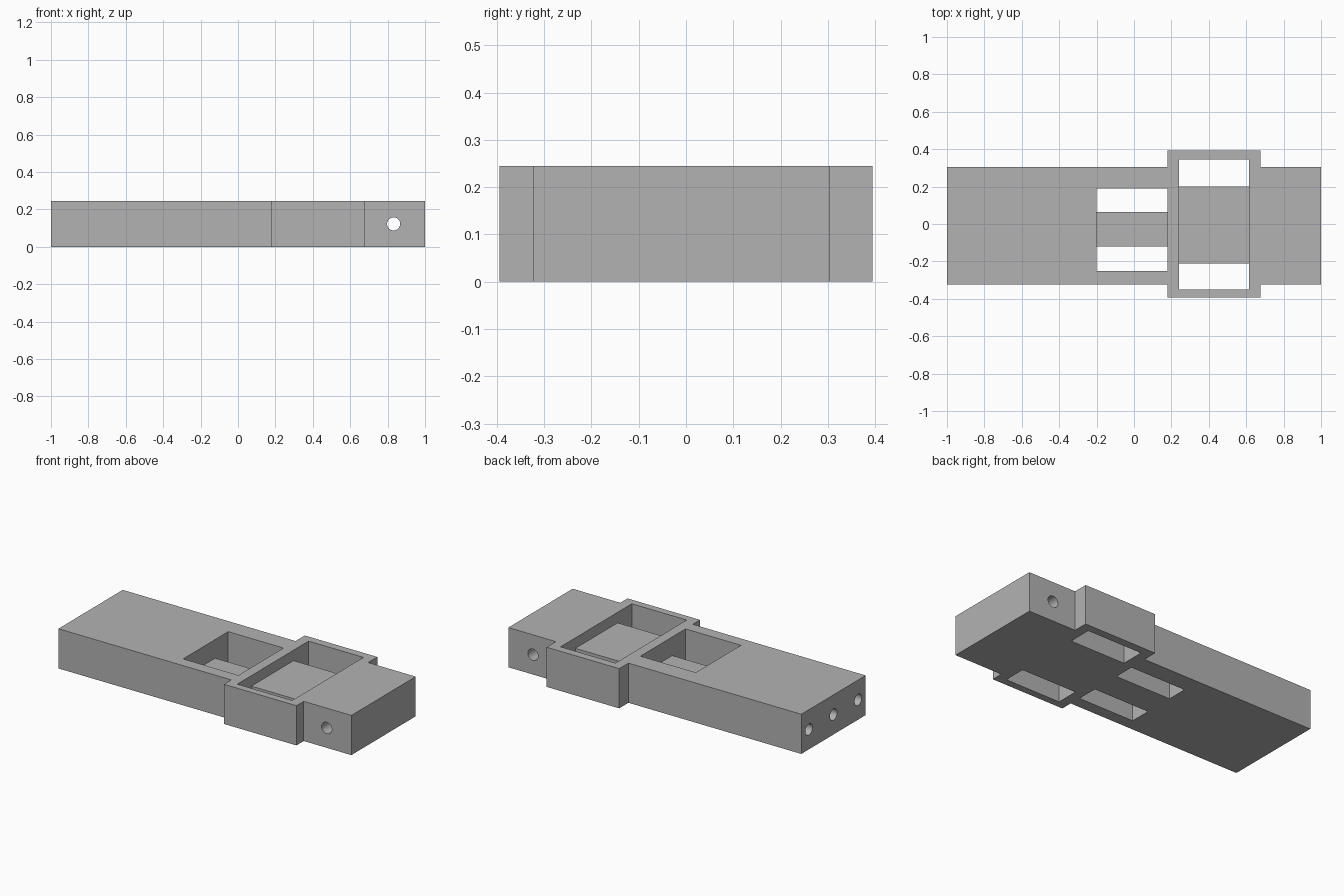
import bpy
import bmesh
from math import radians
from mathutils import Matrix, Vector

if "Cube" in bpy.data.objects:
    bpy.data.objects.remove(bpy.data.objects["Cube"])

HEIGHT = 0.245
MID = HEIGHT / 2

grey = bpy.data.materials.new("plain grey")
grey.use_nodes = True
colour = (0.45, 0.45, 0.45, 1)
grey.diffuse_color = colour
grey.node_tree.nodes["Principled BSDF"].inputs["Base Color"].default_value = colour


def add_object(name, bm):
    bmesh.ops.recalc_face_normals(bm, faces=bm.faces)
    mesh = bpy.data.meshes.new(name)
    bm.to_mesh(mesh)
    bm.free()
    mesh.materials.append(grey)
    obj = bpy.data.objects.new(name, mesh)
    bpy.context.collection.objects.link(obj)
    return obj


def prism(name, outline, depth):
    """Extrude a closed outline along a vector."""
    bm = bmesh.new()
    face = bm.faces.new([bm.verts.new(p) for p in outline])
    moved = bmesh.ops.extrude_face_region(bm, geom=[face], use_keep_orig=True)["geom"]
    verts = [g for g in moved if isinstance(g, bmesh.types.BMVert)]
    bmesh.ops.translate(bm, verts=verts, vec=Vector(depth))
    return add_object(name, bm)


def drill(name, centre, axis, length):
    bm = bmesh.new()
    turn = Matrix.Rotation(radians(90), 4, axis)
    bmesh.ops.create_cone(bm, cap_ends=True, segments=32, radius1=0.035, radius2=0.035,
                          depth=length, matrix=Matrix.Translation(centre) @ turn)
    return add_object(name, bm)


def pocket(name, x0, x1, outer, inner, floor):
    """Open pocket with a raised floor between two through slots."""
    (a, d), (b, c) = outer, inner
    section = [(a, 0.4), (a, -0.1), (b, -0.1), (b, floor),
               (c, floor), (c, -0.1), (d, -0.1), (d, 0.4)]
    return prism(name, [(x0, y, z) for y, z in section], (x1 - x0, 0, 0))


# Slab with a wider band across it
front, back, wide = -0.323, 0.304, 0.394
x0, x1 = 0.18, 0.675
plan = [(-1, front), (x0, front), (x0, -wide), (x1, -wide), (x1, front), (1, front),
        (1, back), (x1, back), (x1, wide), (x0, wide), (x0, back), (-1, back)]
body = prism("body", [(x, y, 0) for x, y in plan], (0, 0, HEIGHT))

# Pockets, cross hole and end holes
cutters = [
    pocket("deep_pocket", -0.2, 0.178, (-0.25, 0.19), (-0.12, 0.063), 0.13),
    pocket("wide_pocket", 0.24, 0.615, (-0.35, 0.345), (-0.212, 0.2), 0.18),
    drill("cross_hole", (0.832, 0, MID), 'X', 1),
]
for y in (-0.25, -0.01, 0.23):
    cutters.append(drill("end_hole", (-1, y, MID), 'Y', 0.5))

for cutter in cutters:
    cutter.hide_render = True
    cut = body.modifiers.new(cutter.name, 'BOOLEAN')
    cut.operation = 'DIFFERENCE'
    cut.solver = 'EXACT'
    cut.object = cutter

# Apply the cuts and remove the cutters
bpy.context.view_layer.objects.active = body
body.select_set(True)
for cut in list(body.modifiers):
    bpy.ops.object.modifier_apply(modifier=cut.name)
for cutter in cutters:
    bpy.data.objects.remove(cutter)
bpy.ops.object.shade_smooth_by_angle(angle=radians(30))
